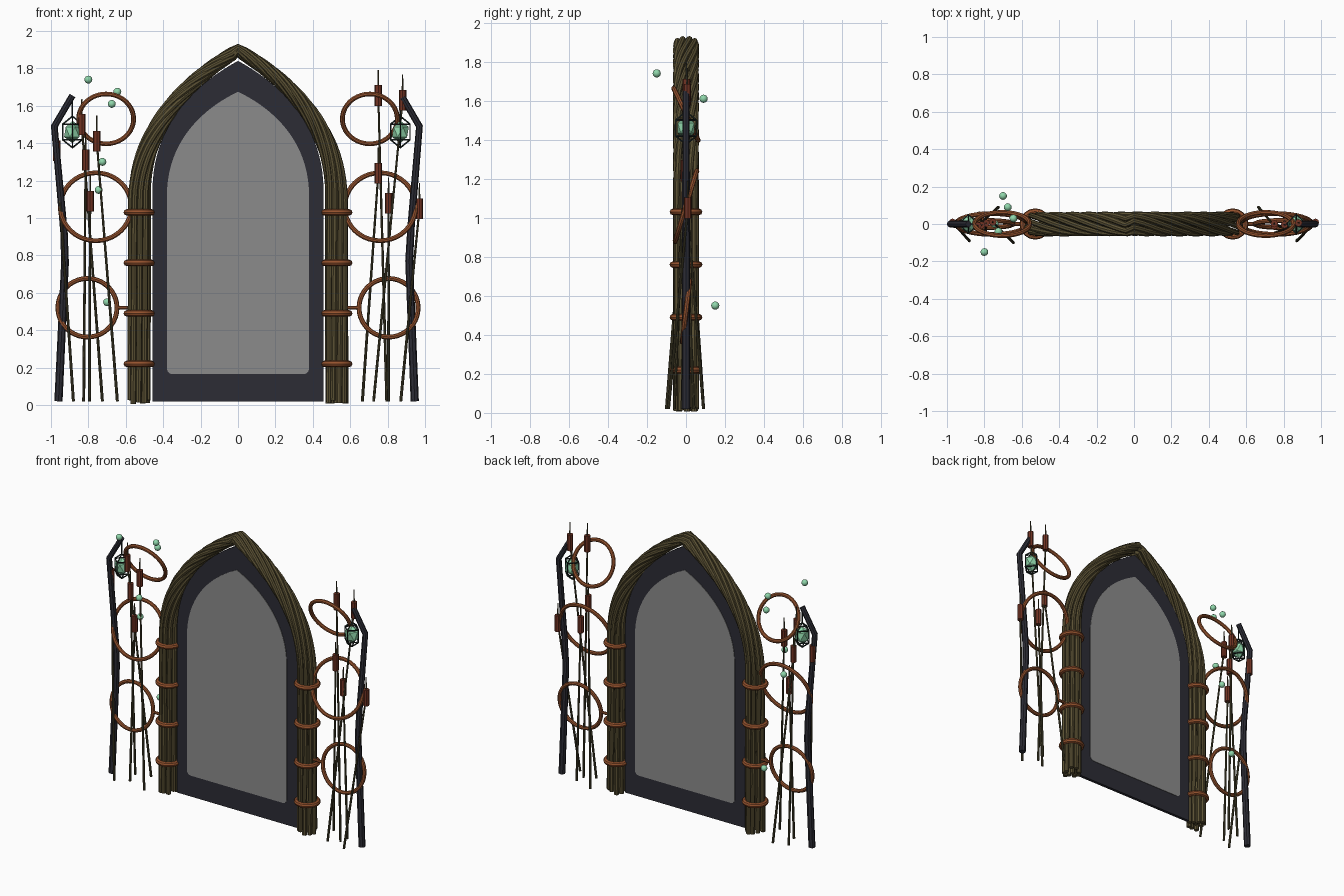
import bpy, bmesh, math, random
from mathutils import Vector

random.seed(4)
cube = bpy.data.objects.get("Cube")
if cube:
    bpy.data.objects.remove(cube, do_unlink=True)


def material(name, r, g, b):
    m = bpy.data.materials.new(name)
    m.use_nodes = True
    m.diffuse_color = (r, g, b, 1)
    bsdf = next(n for n in m.node_tree.nodes if n.type == 'BSDF_PRINCIPLED')
    bsdf.inputs["Base Color"].default_value = (r, g, b, 1)
    return m


WOOD = material("olive wood", .105, .083, .034)
REED = material("dark reed", .07, .06, .027)
IRON = material("dark iron", .025, .025, .035)
COPPER = material("copper", .30, .085, .027)
RUST = material("rust brown", .17, .034, .017)
GREEN = material("pale green", .28, .68, .41)
GREY = material("portal grey", .26, .26, .26)
BLACK = material("cage black", .012, .02, .018)


def finish(name, mat, smooth=True):
    obj = bpy.context.object
    obj.name = name
    obj.data.materials.clear()
    obj.data.materials.append(mat)
    if smooth:
        bpy.ops.object.shade_smooth_by_angle(angle=math.radians(40))
    return obj


def tube(name, points, radius, mat, taper=1.0):
    """Round tube along a list of points, converted to a mesh."""
    data = bpy.data.curves.new(name, 'CURVE')
    data.dimensions = '3D'
    data.bevel_depth = radius
    data.bevel_resolution = 2
    data.use_fill_caps = True
    spline = data.splines.new('POLY')
    spline.points.add(len(points) - 1)
    for i, (pt, co) in enumerate(zip(spline.points, points)):
        pt.co = (*co, 1)
        pt.radius = 1 + (taper - 1) * i / (len(points) - 1)
    obj = bpy.data.objects.new(name, data)
    bpy.context.collection.objects.link(obj)
    bpy.ops.object.select_all(action='DESELECT')
    obj.select_set(True)
    bpy.context.view_layer.objects.active = obj
    bpy.ops.object.convert(target='MESH')
    return finish(name, mat)


def bezier(a, b, c, d, n):
    a, b, c, d = map(Vector, (a, b, c, d))
    for i in range(n + 1):
        t = i / n
        s = 1 - t
        yield a * s**3 + b * 3 * s * s * t + c * 3 * s * t * t + d * t**3


def plate(name, right_half, depth, mat):
    """Upright plate from the right half of its outline (bottom to apex)."""
    outline = right_half + [Vector((-p.x, p.y)) for p in reversed(right_half[:-1])]
    bm = bmesh.new()
    face = bm.faces.new([bm.verts.new((p.x, -depth / 2, p.y)) for p in outline])
    ext = bmesh.ops.extrude_face_region(bm, geom=[face])
    verts = [v for v in ext['geom'] if isinstance(v, bmesh.types.BMVert)]
    bmesh.ops.translate(bm, verts=verts, vec=(0, depth, 0))
    bmesh.ops.recalc_face_normals(bm, faces=bm.faces)
    mesh = bpy.data.meshes.new(name)
    bm.to_mesh(mesh)
    bm.free()
    mesh.materials.append(mat)
    bpy.context.collection.objects.link(bpy.data.objects.new(name, mesh))


# Pointed door frame and portal surface
plate("door_frame", [Vector((.457, .02))] +
      list(bezier((.457, 1.15), (.457, 1.47), (.26, 1.70), (0, 1.84), 20)), .02, IRON)
corner = [Vector((.35 + .03 * math.sin(a), .195 - .03 * math.cos(a)))
          for a in (i * math.pi / 8 for i in range(5))]
plate("portal_surface", corner +
      list(bezier((.38, 1.12), (.38, 1.40), (.20, 1.58), (0, 1.675), 20)), .026, GREY)

# Centre line of the woven arch, running from the right leg over to the left
leg = [Vector((.528, .02 + 1.08 * i / 16)) for i in range(16)]
half = leg + list(bezier((.528, 1.1), (.528, 1.50), (.25, 1.75), (0, 1.895), 24))
path = [Vector((-p.x, p.y)) for p in half] + list(reversed(half[:-1]))


def strand(index, phase, spread):
    pts = []
    for i, p in enumerate(path):
        a = path[max(i - 1, 0)]
        b = path[min(i + 1, len(path) - 1)]
        tan = (b - a).normalized()
        normal = Vector((-tan.y, tan.x))
        rise = max(0, (p.y - 1.1) / .8)
        side = -1 if i < len(half) - 1 else 1
        # Slow twist in the legs, fast twist over the arch
        angle = phase + .35 * side * (p.y / 1.9) - 1.3 * math.pi * p.x / .528
        radial = spread * (.047 - .025 * rise) * math.cos(angle)
        q = p + normal * radial
        pts.append((q.x, spread * .051 * math.sin(angle), q.y))
    for end in (0, -1):
        x, y, z = pts[end]
        pts[end] = (x, y, z + random.uniform(-.015, .01))
    tube(f"arch_strand_{index}", pts, .0155, WOOD)


for k in range(9):
    strand(k, k * math.tau / 9, 1)
strand(9, 0, .1)

# Copper bindings, rings and pegs on both sides
for s, side in ((-1, "right"), (1, "left")):
    for z in (.22, .49, .76, 1.03):
        bpy.ops.mesh.primitive_torus_add(major_radius=.067, minor_radius=.017, major_segments=16,
                                         minor_segments=8, location=(s * .528, 0, z))
        finish(f"{side}_binding", COPPER)
    for x, z, r, tilt in ((.705, 1.53, .147, 25), (.76, 1.06, .19, -17), (.805, .52, .158, -7)):
        bpy.ops.mesh.primitive_torus_add(
            major_radius=r, minor_radius=.013, major_segments=40, minor_segments=8,
            location=(s * x, 0, z), rotation=(math.radians(90 + tilt), 0, 0))
        finish(f"{side}_ring", COPPER)
    tube(f"{side}_ring_peg", [(s * .57, 0, .52), (s * .65, 0, .52)], .01, COPPER)

# Crooked lantern poles
POLES = {
    "right": [(-.96, .02), (-.925, .76), (-.93, .92), (-.982, 1.49), (-.885, 1.655)],
    "left": [(.945, .02), (.915, .77), (.925, .95), (.97, 1.49), (.88, 1.645)],
}
for side, pts in POLES.items():
    tube(f"{side}_pole", [(x, 0, z) for x, z in pts], .022, IRON, .8)
    x, z = pts[-1][0], 1.46
    if side == "left":
        x = .868
    tube(f"{side}_lantern_cord", [(x, 0, 1.54), (x, 0, 1.64)], .004, BLACK)
    bpy.ops.mesh.primitive_ico_sphere_add(subdivisions=1, radius=.05, location=(x, 0, z))
    finish(f"{side}_lantern_gem", GREEN, False).scale.z = 1.2
    # Wire cage shaped as a stretched octahedron
    bpy.ops.mesh.primitive_uv_sphere_add(segments=4, ring_count=2, radius=.06, location=(x, 0, z))
    cage = finish(f"{side}_lantern_cage", BLACK, False)
    cage.scale.z = 1.4
    wire = cage.modifiers.new("wire", 'WIREFRAME')
    wire.thickness = .008

# Reeds with cattail heads: foot x, foot y, head x, head z
REEDS = [
    (-.88, -.09, -.97, 1.36), (-.825, .06, -.815, 1.31), (-.795, -.04, -.79, 1.09),
    (-.725, .09, -.835, 1.50), (-.645, -.10, -.755, 1.41),
    (.665, .09, .75, 1.24), (.725, -.06, .88, 1.63), (.805, .04, .805, 1.08),
    (.795, -.02, .75, 1.655), (.87, -.09, .97, 1.05),
]
for fx, fy, hx, hz in REEDS:
    foot, head = Vector((fx, fy, .02)), Vector((hx, -fy * .1, hz))
    up = Vector((0, 0, .055))
    tube("reed_stem", [foot, foot.lerp(head, .5), head], .008, REED, .7)
    tube("cattail_head", [head - up, head + up], .02, RUST)
    tube("cattail_tip", [head + up, head + up * 2.5], .005, REED, .6)

# Floating lights
for x, y, z in ((-.80, -.15, 1.74), (-.675, .09, 1.61), (-.645, .03, 1.675),
                (-.725, -.04, 1.30), (-.745, 0, 1.15), (-.70, .15, .55)):
    bpy.ops.mesh.primitive_uv_sphere_add(segments=12, ring_count=8, radius=.021, location=(x, y, z))
    finish("floating_light", GREEN)
